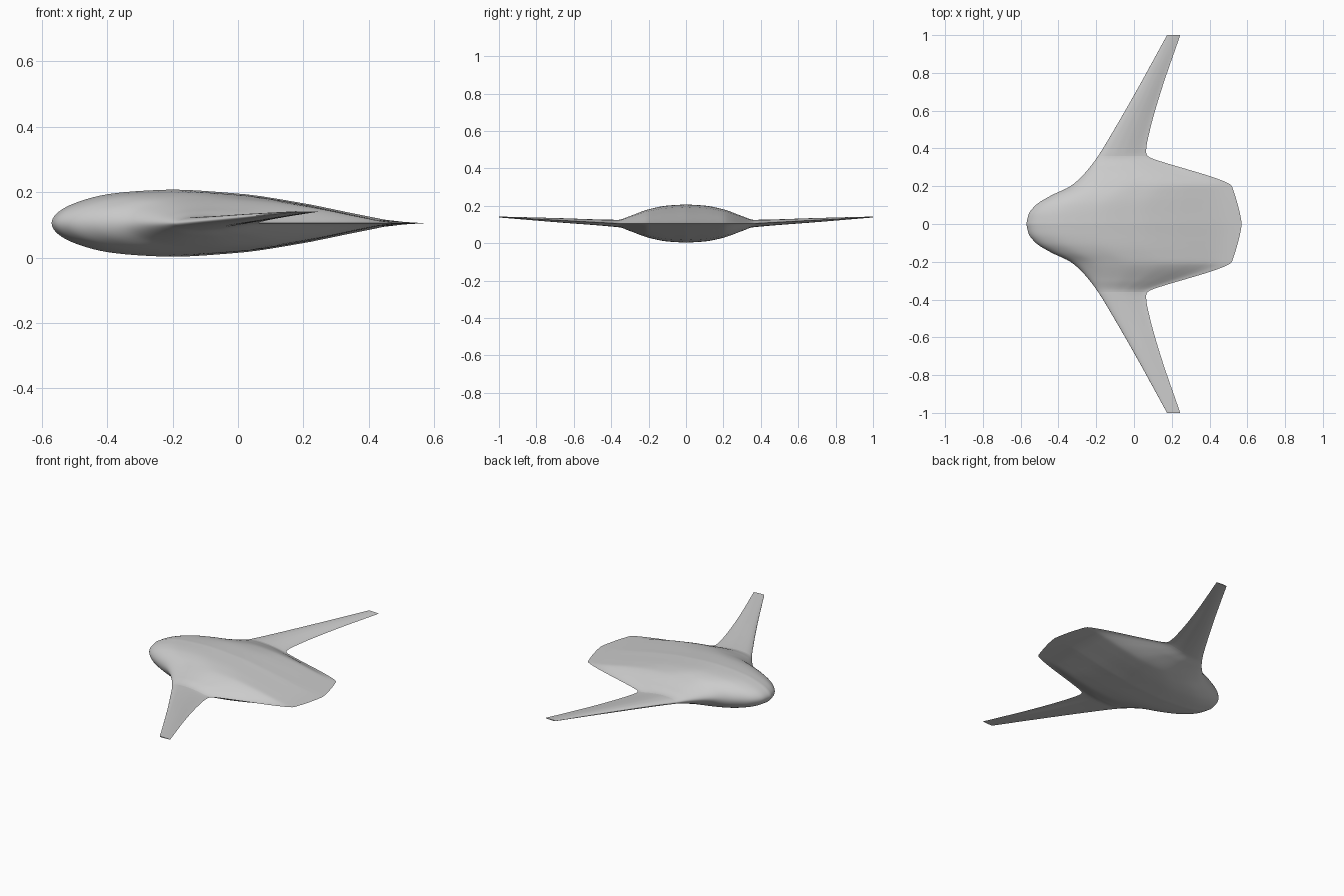
import bpy
import bmesh
import math

cube = bpy.data.objects.get("Cube")
if cube:
    bpy.data.objects.remove(cube)

ROOT, TIP, MID = 0.36, 1.0, 0.105

# Planform and thickness curves: (distance from centreline, value)
LEADING = [(0, -.57), (.05, -.558), (.1, -.52), (.15, -.44), (.2, -.337), (.25, -.278),
           (.35, -.197), (.5, -.105), (.7, .01), (1, .175)]
TRAILING = [(0, .57), (.03, .566), (.19, .522), (.205, .515), (.22, .49), (.335, .13),
            (.345, .1), (.36, .072), (.38, .064), (.4, .065), (.5, .085), (.7, .142), (1, .245)]
HALF_THICK = [(0, .1025), (.1, .096), (.2, .076), (.3, .04), (.36, .02), (.7, .011), (1, .0025)]
# Aerofoil: (square root of chord fraction, share of half thickness)
AEROFOIL = [(0, 0), (.25, .6), (.4, .88), (.5, .97), (.57, 1), (.71, .88),
            (.82, .6), (.91, .25), (.96, .06), (1, 0)]


def smooth_curve(points, x):
    """Shape-preserving cubic interpolation."""
    slopes = [(b[1] - a[1]) / (b[0] - a[0]) for a, b in zip(points, points[1:])]
    tangents = [slopes[0]]
    for a, b in zip(slopes, slopes[1:]):
        tangents.append(2 * a * b / (a + b) if a * b > 0 else 0)
    tangents.append(slopes[-1])
    i = 0
    while i < len(points) - 2 and x > points[i + 1][0]:
        i += 1
    (x0, v0), (x1, v1) = points[i], points[i + 1]
    h = x1 - x0
    t = (x - x0) / h
    bend = (tangents[i] - slopes[i]) * (1 - t) - (tangents[i + 1] - slopes[i]) * t
    return v0 + (v1 - v0) * t + h * t * (1 - t) * bend


def section(y, steps=36):
    """Closed aerofoil ring, from trailing edge over the top and back below."""
    d = abs(y)
    front, back = smooth_curve(LEADING, d), smooth_curve(TRAILING, d)
    half = smooth_curve(HALF_THICK, d)
    z = MID + max(0, d - ROOT) / (TIP - ROOT) * 0.035
    ring = []
    for k in range(2 * steps):
        s = abs(1 - k / steps)
        side = 1 if k <= steps else -1
        thick = half * smooth_curve(AEROFOIL, s)
        ring.append((front + (back - front) * s * s, y, z + side * thick))
    return ring


def loft(name, stations, material, cap=False):
    bm = bmesh.new()
    rings = [[bm.verts.new(p) for p in section(y)] for y in stations]
    n = len(rings[0])
    for a, b in zip(rings, rings[1:]):
        for k in range(n):
            j = (k + 1) % n
            bm.faces.new((a[k], a[j], b[j], b[k]))
    if cap:
        bm.faces.new(rings[-1])
    bmesh.ops.recalc_face_normals(bm, faces=bm.faces)
    # An open shell has no inside, so check that the top faces up
    up = sum(f.normal.z * f.calc_area() for f in bm.faces if f.calc_center_median().z > MID + 0.04)
    if up < 0:
        bmesh.ops.reverse_faces(bm, faces=bm.faces)
    mesh = bpy.data.meshes.new(name)
    bm.to_mesh(mesh)
    bm.free()
    mesh.materials.append(material)
    obj = bpy.data.objects.new(name, mesh)
    bpy.context.collection.objects.link(obj)
    bpy.ops.object.select_all(action="DESELECT")
    obj.select_set(True)
    bpy.context.view_layer.objects.active = obj
    bpy.ops.object.shade_smooth_by_angle(angle=math.radians(35))


grey = bpy.data.materials.new("light_grey")
grey.use_nodes = True
colour = (0.6, 0.6, 0.6, 1)
grey.diffuse_color = colour
grey.node_tree.nodes["Principled BSDF"].inputs["Base Color"].default_value = colour

# Blended centre body, then the two swept wings
count = 72
loft("centre_body", [ROOT * (2 * i / (2 * count) * 2 - 1) for i in range(count + 1)], grey)
for name, side in (("front_wing", -1), ("back_wing", 1)):
    span = [side * (ROOT + (TIP - ROOT) * (i / 40) ** 1.5) for i in range(41)]
    loft(name, span, grey, cap=True)
